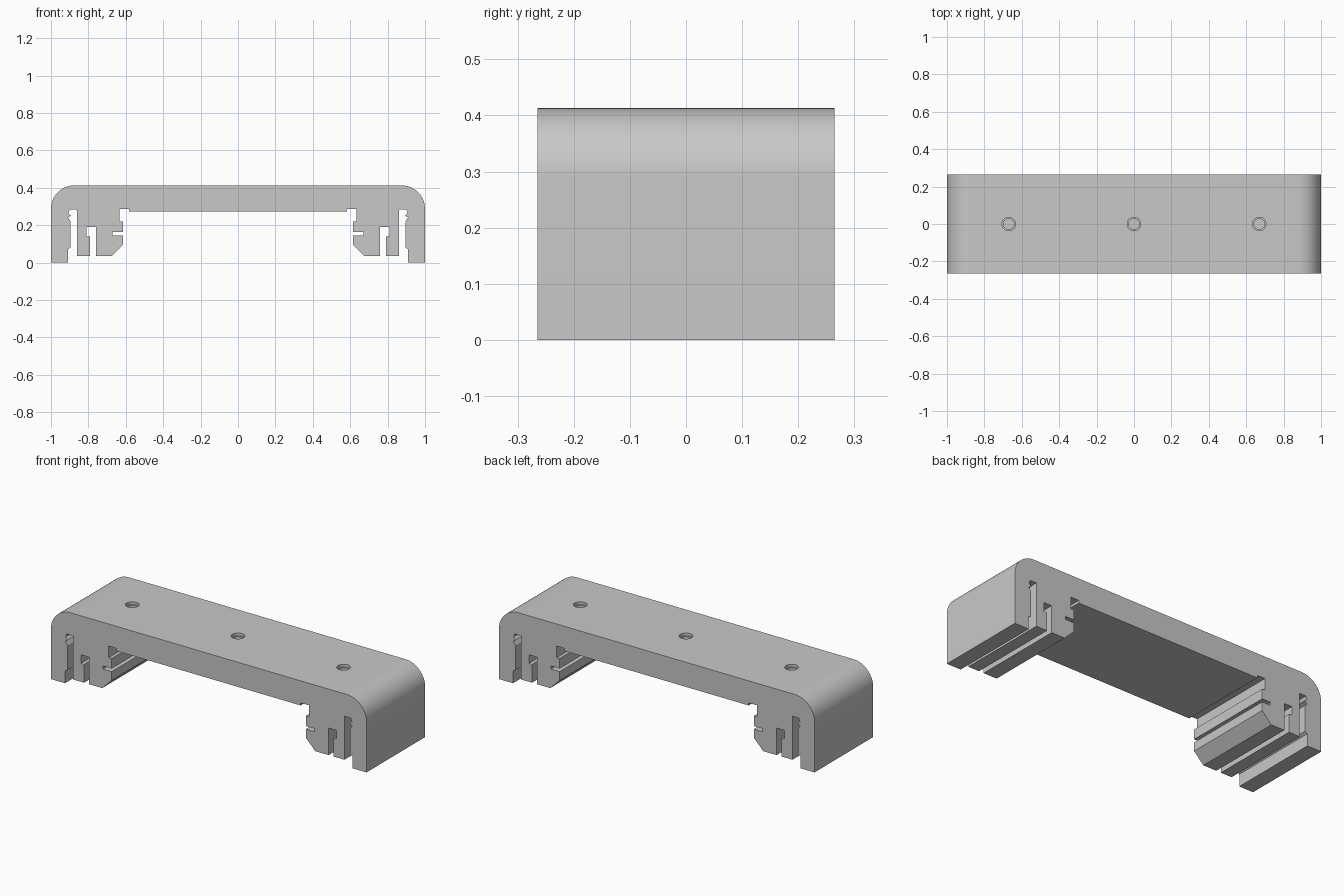
import bpy
import bmesh
from math import cos, sin, pi, radians

cube = bpy.data.objects.get("Cube")
if cube:
    bpy.data.objects.remove(cube, do_unlink=True)

HALF_DEPTH = 0.265
TOP = 0.413
RADIUS = 0.125

grey = bpy.data.materials.new("light grey")
grey.use_nodes = True
colour = (0.58, 0.58, 0.58, 1)
grey.diffuse_color = colour
grey.node_tree.nodes["Principled BSDF"].inputs["Base Color"].default_value = colour


def add_object(name, bm):
    bmesh.ops.recalc_face_normals(bm, faces=bm.faces)
    mesh = bpy.data.meshes.new(name)
    bm.to_mesh(mesh)
    bm.free()
    mesh.materials.append(grey)
    obj = bpy.data.objects.new(name, mesh)
    bpy.context.collection.objects.link(obj)
    return obj


# Rounded upper corner, then the slotted underside from the outer wall inwards
corner = [(1 - RADIUS + RADIUS * sin(a), TOP - RADIUS + RADIUS * cos(a))
          for a in (i * pi / 32 for i in range(17))]
outer_wall = [(1, 0), (0.91, 0), (0.91, 0.07), (0.895, 0.08), (0.895, 0.22),
              (0.909, 0.242), (0.893, 0.25), (0.907, 0.267), (0.9, 0.285)]
middle_wall = [(0.86, 0.285), (0.86, 0.035), (0.79, 0.035), (0.79, 0.14),
               (0.81, 0.14), (0.81, 0.19), (0.76, 0.19), (0.76, 0.035)]
inner_wall = [(0.675, 0.035), (0.615, 0.095), (0.615, 0.145), (0.67, 0.145),
              (0.67, 0.163), (0.615, 0.163), (0.615, 0.22), (0.634, 0.22),
              (0.634, 0.287), (0.583, 0.287), (0.583, 0.272)]
half = corner + outer_wall + middle_wall + inner_wall
profile = half + [(-x, z) for x, z in reversed(half)]

# Extruded bracket body
bm = bmesh.new()
face = bm.faces.new([bm.verts.new((x, -HALF_DEPTH, z)) for x, z in profile])
extruded = bmesh.ops.extrude_face_region(bm, geom=[face], use_keep_orig=True)
moved = [v for v in extruded["geom"] if isinstance(v, bmesh.types.BMVert)]
bmesh.ops.translate(bm, vec=(0, 2 * HALF_DEPTH, 0), verts=moved)
body = add_object("bracket_body", bm)

# Stepped screw recesses in the top
for label, x in (("right", -0.67), ("middle", 0), ("left", 0.67)):
    bm = bmesh.new()
    rings = []
    for r, z in ((0.036, TOP + 0.05), (0.036, TOP - 0.016),
                 (0.028, TOP - 0.016), (0.028, TOP - 0.035)):
        rings.append([bm.verts.new((x + r * cos(2 * pi * i / 32),
                                    r * sin(2 * pi * i / 32), z)) for i in range(32)])
    for upper, lower in zip(rings, rings[1:]):
        for i in range(32):
            j = (i + 1) % 32
            bm.faces.new((upper[i], upper[j], lower[j], lower[i]))
    bm.faces.new(rings[0])
    bm.faces.new(rings[-1])
    cutter = add_object(label + "_hole_cutter", bm)
    cutter.hide_render = True
    cutter.hide_set(True)
    cut = body.modifiers.new(label + " hole", 'BOOLEAN')
    cut.operation = 'DIFFERENCE'
    cut.solver = 'EXACT'
    cut.object = cutter

# Apply the cuts and remove the helpers
bpy.ops.object.select_all(action='DESELECT')
bpy.context.view_layer.objects.active = body
body.select_set(True)
for cut in list(body.modifiers):
    cutter = cut.object
    bpy.ops.object.modifier_apply(modifier=cut.name)
    bpy.data.objects.remove(cutter, do_unlink=True)
bpy.ops.object.shade_smooth_by_angle(angle=radians(25))
